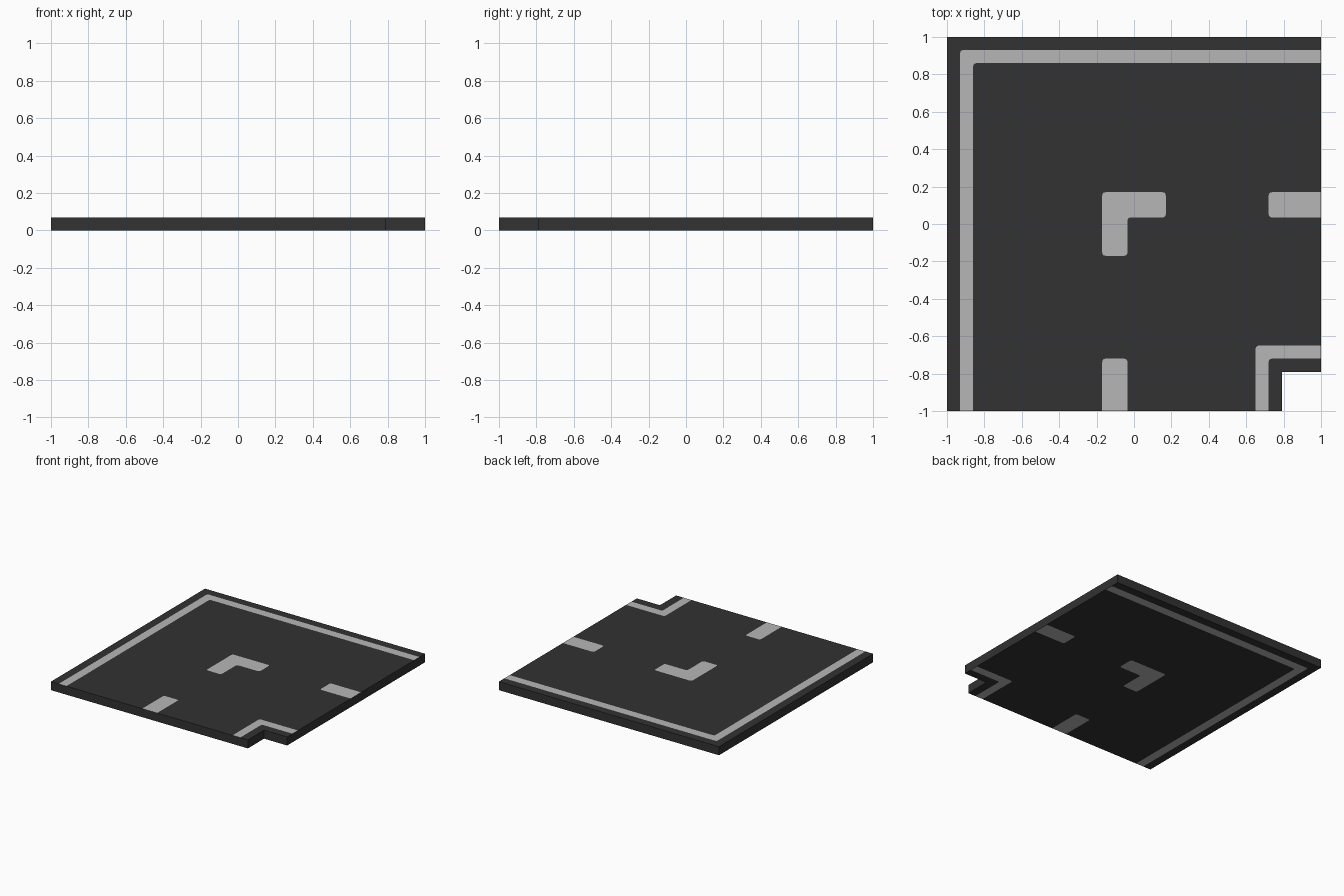
import bpy, bmesh
from mathutils import Vector
from mathutils.geometry import delaunay_2d_cdt

if "Cube" in bpy.data.objects:
    bpy.data.objects.remove(bpy.data.objects["Cube"])

HEIGHT = 0.07
RADIUS = 0.018


def material(name, value):
    m = bpy.data.materials.new(name)
    m.diffuse_color = (value, value, value, 1)
    m.use_nodes = True
    m.node_tree.nodes["Principled BSDF"].inputs["Base Color"].default_value = m.diffuse_color
    return m


def rounded(points):
    """Round every corner that does not lie on the tile edge."""
    out = []
    for i, p in enumerate(points):
        if max(abs(p[0]), abs(p[1])) > 0.999:
            out.append(Vector(p))
            continue
        p = Vector(p)
        a = p + (Vector(points[i - 1]) - p).normalized() * RADIUS
        b = p + (Vector(points[(i + 1) % len(points)]) - p).normalized() * RADIUS
        for k in range(4):
            t = k / 3
            out.append(a * (1 - t) ** 2 + p * 2 * t * (1 - t) + b * t * t)
    return out


def bend(x, width, end):
    """L-shaped stripe, symmetric about the tile diagonal, counter-clockwise."""
    i = x + width
    return rounded([(x, -x), (x, -end), (i, -end), (i, -i), (end, -i), (end, -x)])


# Tile outline with the notched corner, then the painted stripes
N = 0.79
outline = [Vector(p) for p in
           [(-1, -1), (N, -1), (N, -N), (1, -N), (1, 1), (-1, 1)]]
stripes = [
    bend(-0.93, 0.07, 1),                                                   # outer edge line
    bend(0.65, 0.07, 1),                                                    # inner edge line
    bend(-0.17, 0.135, 0.17),                                               # centre dash
    rounded([(-0.17, -1), (-0.035, -1), (-0.035, -0.72), (-0.17, -0.72)]),  # front dash
    rounded([(0.72, 0.035), (1, 0.035), (1, 0.17), (0.72, 0.17)]),          # right dash
]

# Split the tile surface along the stripe outlines
coords, loops = [], []
for shape in [outline] + stripes:
    loops.append(list(range(len(coords), len(coords) + len(shape))))
    coords += shape
verts, _, faces, _, _, sources = delaunay_2d_cdt(coords, [], loops, 1, 1e-5)

# Solid road tile: bottom and top sheets joined by walls in the matching colour
bm = bmesh.new()
low = [bm.verts.new((v.x, v.y, 0)) for v in verts]
high = [bm.verts.new((v.x, v.y, HEIGHT)) for v in verts]
for f, src in zip(faces, sources):
    paint = int(any(s > 0 for s in src))
    bm.faces.new([high[i] for i in f]).material_index = paint
    bm.faces.new([low[i] for i in reversed(f)]).material_index = paint
bm.verts.index_update()
n = len(verts)
for e in [e for e in bm.edges if e.is_boundary and e.verts[0].index >= n]:
    i, j = (v.index - n for v in e.verts)
    wall = bm.faces.new((high[i], high[j], low[j], low[i]))
    wall.material_index = e.link_faces[0].material_index
bmesh.ops.recalc_face_normals(bm, faces=bm.faces)

mesh = bpy.data.meshes.new("road_tile")
bm.to_mesh(mesh)
bm.free()
mesh.materials.append(material("asphalt dark grey", 0.032))
mesh.materials.append(material("marking light grey", 0.47))
bpy.context.collection.objects.link(bpy.data.objects.new("road_tile", mesh))
